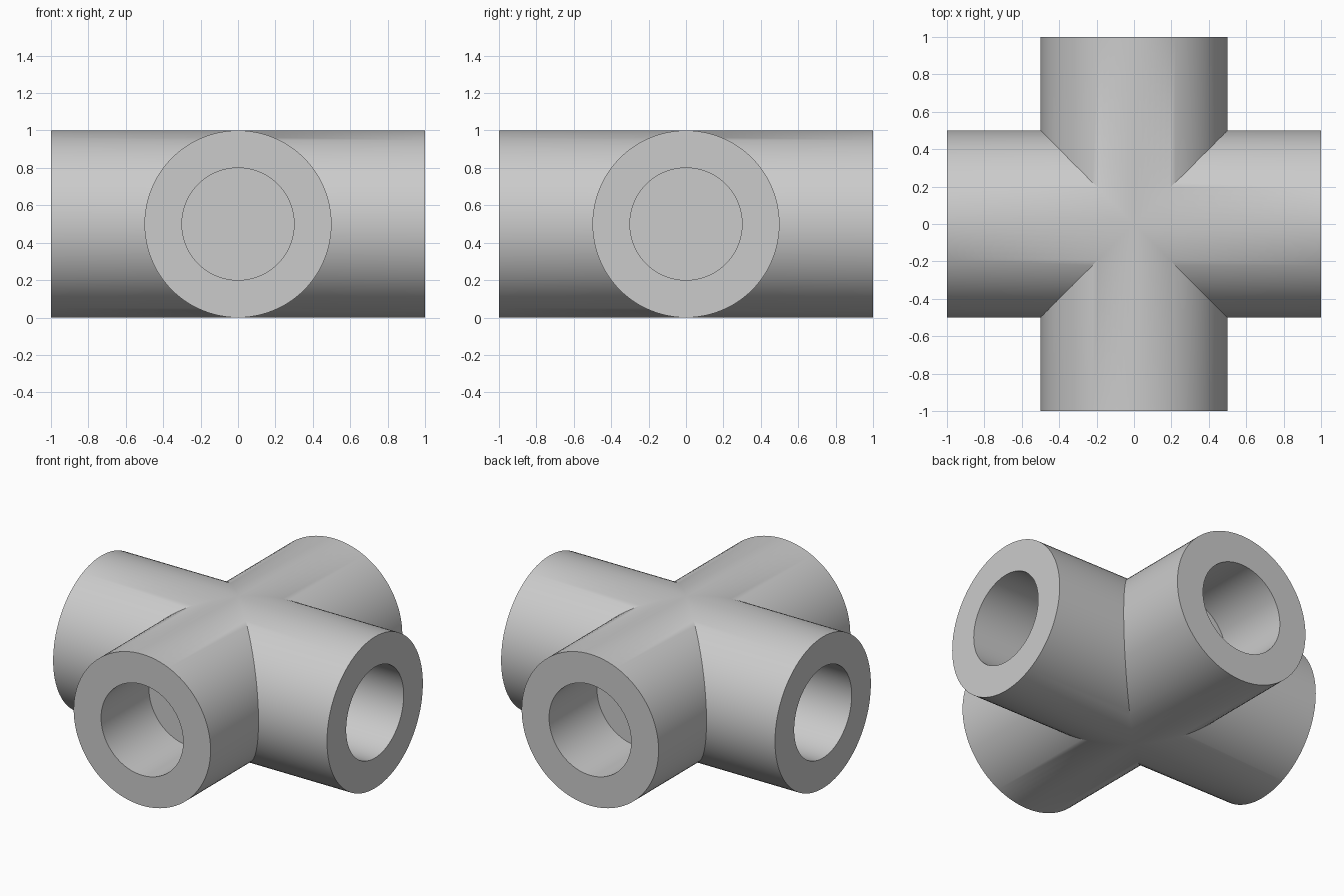
import bpy
import bmesh
import math
from mathutils import Matrix, Vector

cube = bpy.data.objects.get("Cube")
if cube:
    bpy.data.objects.remove(cube, do_unlink=True)

SEGMENTS = 96
OUTER, BORE = 0.5, 0.3
END, FLOOR = 1.0, 0.5      # arm tip and bottom of the blind bore

grey = bpy.data.materials.new("light grey")
grey.use_nodes = True
colour = (0.6, 0.6, 0.6, 1)
grey.diffuse_color = colour
grey.node_tree.nodes["Principled BSDF"].inputs["Base Color"].default_value = colour

bm = bmesh.new()


def ring(radius, turn, place):
    """Circle of vertices around an arm; place(y) gives the distance along it."""
    verts = []
    for i in range(SEGMENTS):
        a = 2 * math.pi * i / SEGMENTS
        y, z = radius * math.cos(a), radius * math.sin(a)
        verts.append(bm.verts.new(turn @ Vector((place(y), y, z + OUTER))))
    return verts


def bridge(a, b):
    for i in range(SEGMENTS):
        j = (i + 1) % SEGMENTS
        bm.faces.new((a[i], a[j], b[j], b[i]))


# Four arms, each mitred against its neighbours and bored from its tip
for quarter in range(4):
    turn = Matrix.Rotation(quarter * math.pi / 2, 3, 'Z')
    mitre = ring(OUTER, turn, abs)
    tip = ring(OUTER, turn, lambda y: END)
    lip = ring(BORE, turn, lambda y: END)
    floor = ring(BORE, turn, lambda y: FLOOR)
    bridge(mitre, tip)
    bridge(tip, lip)
    bridge(lip, floor)
    bm.faces.new(floor)

# Weld the mitre seams into one closed body
bmesh.ops.remove_doubles(bm, verts=bm.verts[:], dist=0.0001)
bmesh.ops.recalc_face_normals(bm, faces=bm.faces[:])

mesh = bpy.data.meshes.new("cross_fitting")
bm.to_mesh(mesh)
bm.free()
mesh.materials.append(grey)
fitting = bpy.data.objects.new("cross_fitting", mesh)
bpy.context.collection.objects.link(fitting)

bpy.ops.object.select_all(action='DESELECT')
fitting.select_set(True)
bpy.context.view_layer.objects.active = fitting
bpy.ops.object.shade_smooth_by_angle(angle=math.radians(30))
